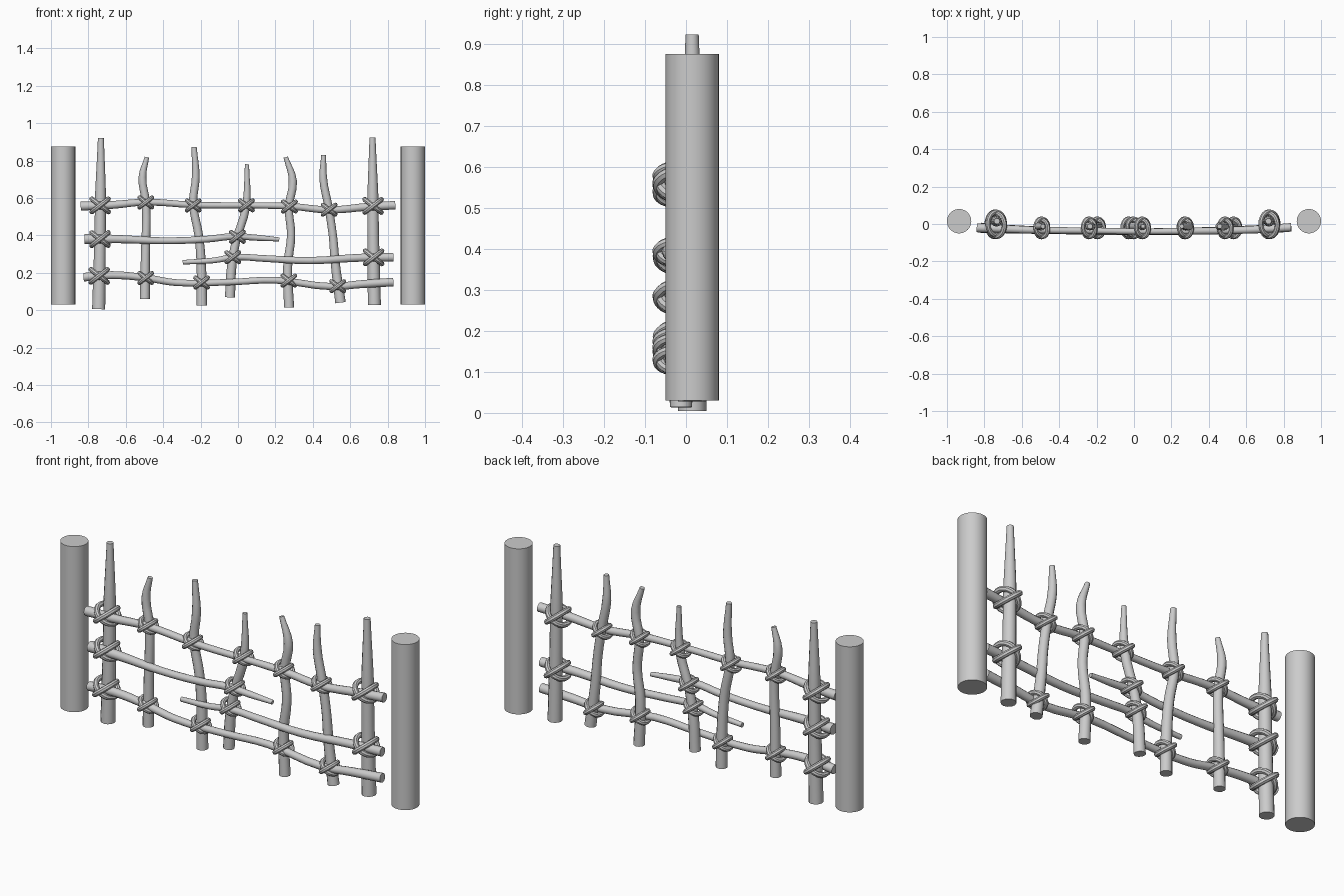
import bpy
from math import sin, cos, pi, radians


def tube(name, pts, cyclic=False, sides_res=4, res=4):
    """Round tube through points (x, y, z, radius), turned into a mesh."""
    cu = bpy.data.curves.new(name, 'CURVE')
    cu.dimensions = '3D'
    cu.bevel_depth = 1.0
    cu.bevel_resolution = sides_res
    cu.resolution_u = res
    cu.use_fill_caps = not cyclic
    sp = cu.splines.new('BEZIER')
    sp.bezier_points.add(len(pts) - 1)
    sp.use_cyclic_u = cyclic
    for bp, (x, y, z, r) in zip(sp.bezier_points, pts):
        bp.co = (x, y, z)
        bp.radius = r
        bp.handle_left_type = bp.handle_right_type = 'AUTO'
    ob = bpy.data.objects.new(name, cu)
    bpy.context.collection.objects.link(ob)
    bpy.ops.object.select_all(action='DESELECT')
    ob.select_set(True)
    bpy.context.view_layer.objects.active = ob
    bpy.ops.object.convert(target='MESH')
    bpy.ops.object.shade_smooth_by_angle(angle=radians(40))
    return bpy.context.object


# End posts
for side, s in (("left", -1), ("right", 1)):
    bpy.ops.mesh.primitive_cylinder_add(vertices=48, radius=0.065, depth=0.845,
                                        location=(s * 0.935, 0.015, 0.4525))
    bpy.context.object.name = side + "_post"
    bpy.ops.object.shade_smooth_by_angle(angle=radians(40))

# Upright stakes: y, then (x, z, radius) from bottom to top
stakes = [
    (0.015, [(-.745, .005, .035), (-.738, .35, .031), (-.735, .62, .029), (-.733, .92, .016)]),
    (-.012, [(-.498, .06, .027), (-.495, .3, .024), (-.492, .57, .022), (-.511, .71, .021), (-.487, .818, .012)]),
    (-.012, [(-.193, .025, .028), (-.197, .25, .025), (-.21, .4, .023), (-.24, .57, .022),
             (-.226, .71, .021), (-.235, .872, .014)]),
    (-.012, [(-.043, .068, .027), (-.033, .24, .025), (-.01, .37, .022), (.042, .55, .022), (.048, .78, .011)]),
    (-.012, [(.273, .014, .027), (.266, .24, .024), (.284, .4, .022), (.272, .55, .022),
             (.293, .69, .022), (.255, .818, .012)]),
    (-.012, [(.548, .04, .028), (.52, .25, .024), (.507, .4, .022), (.482, .56, .022),
             (.456, .70, .021), (.458, .83, .013)]),
    (0.015, [(.729, .028, .035), (.724, .35, .031), (.721, .62, .029), (.719, .922, .016)]),
]
for i, (y, pts) in enumerate(stakes, 1):
    tube(f"stake_{i}", [(x, y, z, r) for x, z, r in pts])

# Rails: (x, y, z, radius)
tube("top_rail", [(-.84, -.02, .556, .024), (-.68, -.027, .562, .021), (-.49, -.033, .577, .018),
                  (-.23, -.036, .562, .017), (.06, -.04, .56, .016), (.28, -.038, .555, .018),
                  (.49, -.035, .536, .019), (.70, -.027, .553, .021), (.84, -.018, .561, .023)])
tube("bottom_rail", [(-.825, -.02, .176, .023), (-.67, -.027, .187, .021), (-.49, -.033, .172, .019),
                     (-.33, -.036, .147, .018), (-.04, -.04, .15, .017), (.2, -.04, .16, .018),
                     (.5, -.035, .126, .019), (.66, -.028, .139, .021), (.83, -.02, .15, .023)])
tube("middle_rail_left", [(-.82, -.02, .38, .027), (-.65, -.028, .38, .022), (-.40, -.036, .371, .018),
                          (-.17, -.04, .379, .018), (-.02, -.042, .394, .018), (.1, -.04, .387, .016),
                          (.22, -.034, .378, .011)])
tube("middle_rail_right", [(.83, -.02, .283, .023), (.65, -.028, .28, .021), (.38, -.036, .265, .019),
                           (.14, -.04, .276, .018), (-.02, -.042, .283, .017), (-.13, -.04, .266, .015),
                           (-.295, -.034, .256, .012)])


# Crossed cord lashings: two tilted loops at each joint
def lashing(name, x, z, big):
    half, depth, yc, cord = (.056, .062, -.002, .0135) if big else (.042, .045, -.021, .012)
    for k, s in (("a", 1), ("b", -1)):
        a = radians(38) * s
        pts = []
        for j in range(12):
            t = 2 * pi * j / 12
            d = half * cos(t)
            pts.append((x + d * cos(a), yc + depth * sin(t) - .004 * s, z + d * sin(a), cord))
        tube(f"{name}_{k}", pts, cyclic=True, sides_res=2, res=3)


joints = {
    "top": [(-.737, .56), (-.493, .576), (-.24, .56), (.045, .56), (.275, .554), (.487, .537), (.722, .557)],
    "bottom": [(-.742, .183), (-.494, .172), (-.195, .148), (.272, .158), (.533, .128)],
    "middle": [(-.738, .38), (-.003, .392), (-.028, .283), (.725, .282)],
}
for row, places in joints.items():
    for i, (x, z) in enumerate(places, 1):
        lashing(f"{row}_lashing_{i}", x, z, abs(x) > .7)
